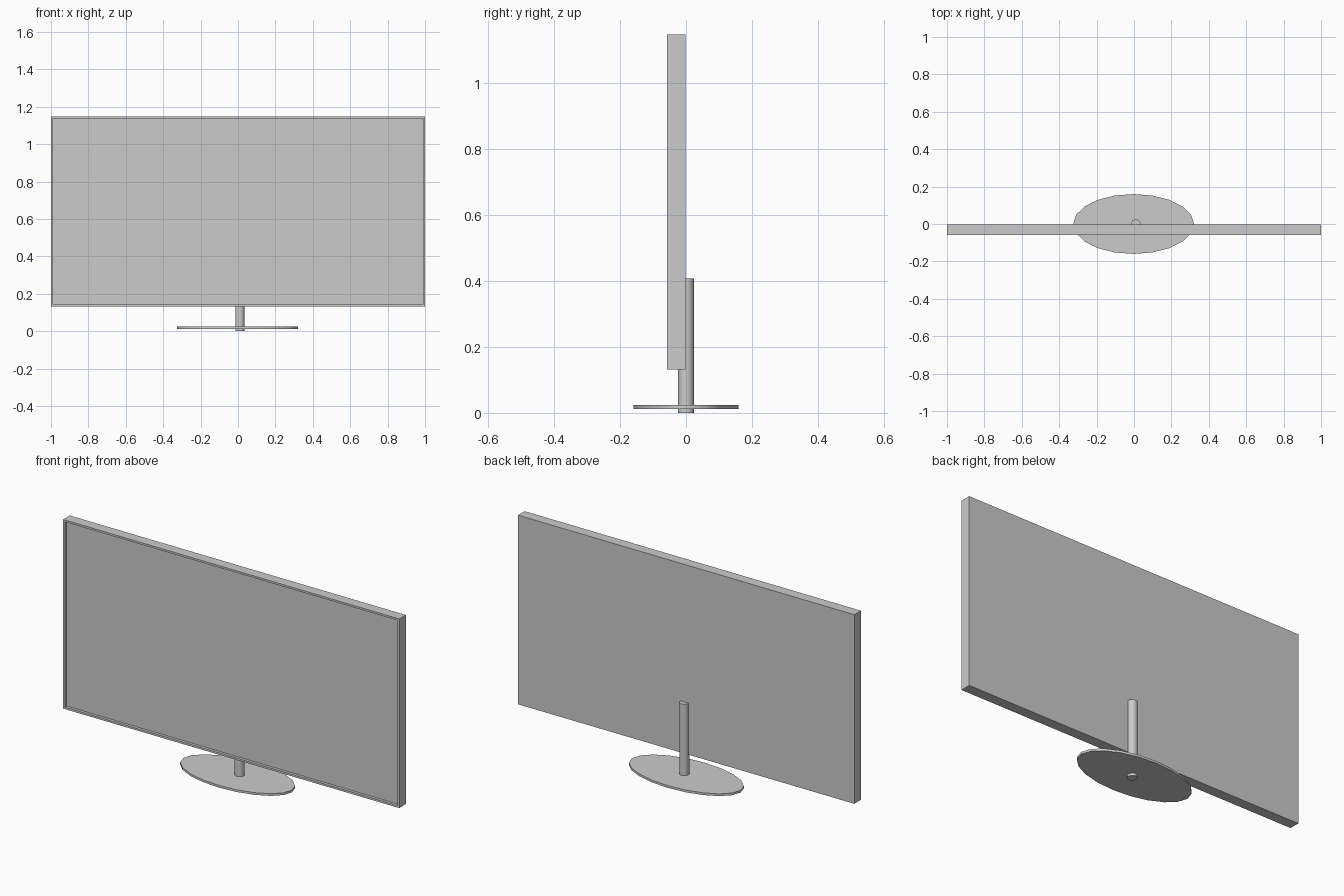
import bpy, bmesh, math

if "Cube" in bpy.data.objects:
    bpy.data.objects.remove(bpy.data.objects["Cube"])


def disc(name, x, rx, ry, z0, z1, sides):
    """Upright cylinder with an elliptical section between two heights."""
    bpy.ops.mesh.primitive_cylinder_add(vertices=sides, radius=1, depth=z1 - z0,
                                        location=(x, 0, (z0 + z1) / 2))
    ob = bpy.context.object
    ob.name = name
    ob.scale = (rx, ry, 1)
    bpy.ops.object.transform_apply(location=False, rotation=False, scale=True)
    bpy.ops.object.shade_smooth_by_angle(angle=math.radians(40))
    return ob


# Stand: oval foot plate and round post running up behind the screen
disc("stand_base", -0.002, 0.323, 0.16, 0.012, 0.024, 20)
disc("stand_post", 0.01, 0.0245, 0.0245, 0.0, 0.408, 20)

# Screen panel: flat box with a thin bezel around a recessed display
y0, y1, z0, z1 = -0.058, -0.002, 0.131, 1.148
bpy.ops.mesh.primitive_cube_add(size=1, location=(0, (y0 + y1) / 2, (z0 + z1) / 2))
panel = bpy.context.object
panel.name = "screen_panel"
panel.scale = (2, y1 - y0, z1 - z0)
bpy.ops.object.transform_apply(location=False, rotation=False, scale=True)

bm = bmesh.new()
bm.from_mesh(panel.data)
bm.normal_update()
front = [f for f in bm.faces if f.normal.y < -0.9]
bmesh.ops.inset_region(bm, faces=front, thickness=0.015)
display = bmesh.ops.extrude_face_region(bm, geom=front)
verts = [v for v in display["geom"] if isinstance(v, bmesh.types.BMVert)]
bmesh.ops.translate(bm, verts=verts, vec=(0, 0.015, 0))
bmesh.ops.delete(bm, geom=[f for f in front if f.is_valid], context='FACES_ONLY')
bmesh.ops.recalc_face_normals(bm, faces=bm.faces)
bm.to_mesh(panel.data)
bm.free()
